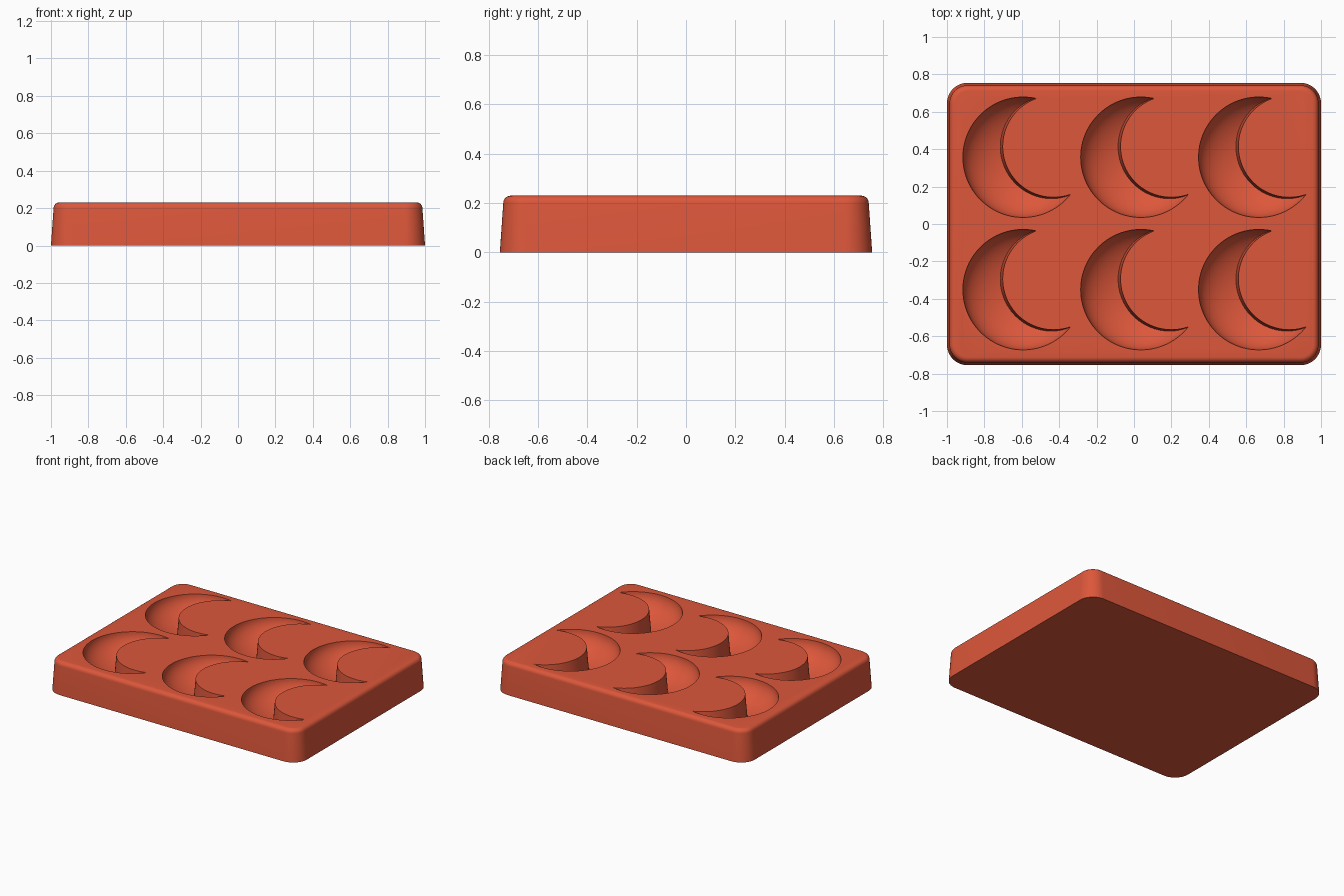
import bpy, bmesh, math
from mathutils import Matrix

cube = bpy.data.objects.get("Cube")
if cube:
    bpy.data.objects.remove(cube, do_unlink=True)

HEIGHT = 0.23
BOWL_RADIUS, BOWL_DEPTH = 0.322, 0.175
SEGMENTS = 96

terracotta = bpy.data.materials.new("terracotta_silicone")
terracotta.use_nodes = True
colour = (0.72, 0.095, 0.043, 1)
terracotta.diffuse_color = colour
terracotta.node_tree.nodes["Principled BSDF"].inputs["Base Color"].default_value = colour


def make_object(name, bm):
    bmesh.ops.recalc_face_normals(bm, faces=bm.faces)
    mesh = bpy.data.meshes.new(name)
    bm.to_mesh(mesh)
    bm.free()
    mesh.materials.append(terracotta)
    obj = bpy.data.objects.new(name, mesh)
    bpy.context.collection.objects.link(obj)
    return obj


def loft(bm, loops):
    """Skin a stack of closed loops and cap both ends."""
    rings = [[bm.verts.new(p) for p in loop] for loop in loops]
    n = len(rings[0])
    for a, b in zip(rings, rings[1:]):
        for i in range(n):
            j = (i + 1) % n
            bm.faces.new((a[i], a[j], b[j], b[i]))
    bm.faces.new(rings[0])
    bm.faces.new(rings[-1])


def circle(x, y, z, r):
    return [(x + r * math.cos(2 * math.pi * i / SEGMENTS),
             y + r * math.sin(2 * math.pi * i / SEGMENTS), z) for i in range(SEGMENTS)]


def rounded_rect(inset, z, radius=0.11, steps=12):
    hx, hy, r = 1 - inset, 0.755 - inset, radius - inset
    points = []
    for k, (sx, sy) in enumerate([(1, 1), (-1, 1), (-1, -1), (1, -1)]):
        for i in range(steps + 1):
            a = math.pi / 2 * (k + i / steps)
            points.append((sx * (hx - r) + r * math.cos(a), sy * (hy - r) + r * math.sin(a), z))
    return points


def boolean(obj, cutter):
    """Subtract the cutter for good, then discard it."""
    mod = obj.modifiers.new("cut", "BOOLEAN")
    mod.operation, mod.solver, mod.object = "DIFFERENCE", "EXACT", cutter
    cutter.hide_render = True
    bpy.context.view_layer.update()
    result = bpy.data.meshes.new_from_object(obj.evaluated_get(bpy.context.evaluated_depsgraph_get()))
    obj.modifiers.clear()
    obj.data = result
    bpy.data.objects.remove(cutter, do_unlink=True)


# Tapered tray with a rounded top rim
bm = bmesh.new()
rim = 0.03
loops = [rounded_rect(0, 0)]
for i in range(7):
    a = math.pi / 2 * i / 6
    loops.append(rounded_rect(0.014 + rim * (1 - math.cos(a)), HEIGHT - rim + rim * math.sin(a)))
loft(bm, loops)
tray = make_object("moon_mould_tray", bm)

# One crescent cutter: a shallow bowl less a slightly flared post
bm = bmesh.new()
bowl = []
for i in range(1, 21):
    a = math.pi / 2 * i / 20
    bowl.append(circle(0, 0, HEIGHT - BOWL_DEPTH * math.cos(a), BOWL_RADIUS * math.sin(a)))
bowl.append(circle(0, 0, HEIGHT + 0.05, BOWL_RADIUS))
loft(bm, bowl)
crescent = make_object("crescent_cutter", bm)

bm = bmesh.new()
loft(bm, [circle(0.163, 0.058, 0, 0.291), circle(0.163, 0.058, HEIGHT, 0.272),
          circle(0.163, 0.058, HEIGHT + 0.1, 0.272)])
boolean(crescent, make_object("post_cutter", bm))

# Six crescents, three across and two deep
bm = bmesh.new()
for column in (-1, 0, 1):
    for row in (-1, 1):
        start = len(bm.verts)
        bm.from_mesh(crescent.data)
        bm.verts.ensure_lookup_table()
        bmesh.ops.transform(bm, verts=bm.verts[start:],
                            matrix=Matrix.Translation((0.037 + 0.63 * column, 0.003 + 0.354 * row, 0)))
bpy.data.objects.remove(crescent, do_unlink=True)
boolean(tray, make_object("cavities_cutter", bm))

bpy.ops.object.select_all(action="DESELECT")
tray.select_set(True)
bpy.context.view_layer.objects.active = tray
bpy.ops.object.shade_smooth_by_angle(angle=math.radians(35))
